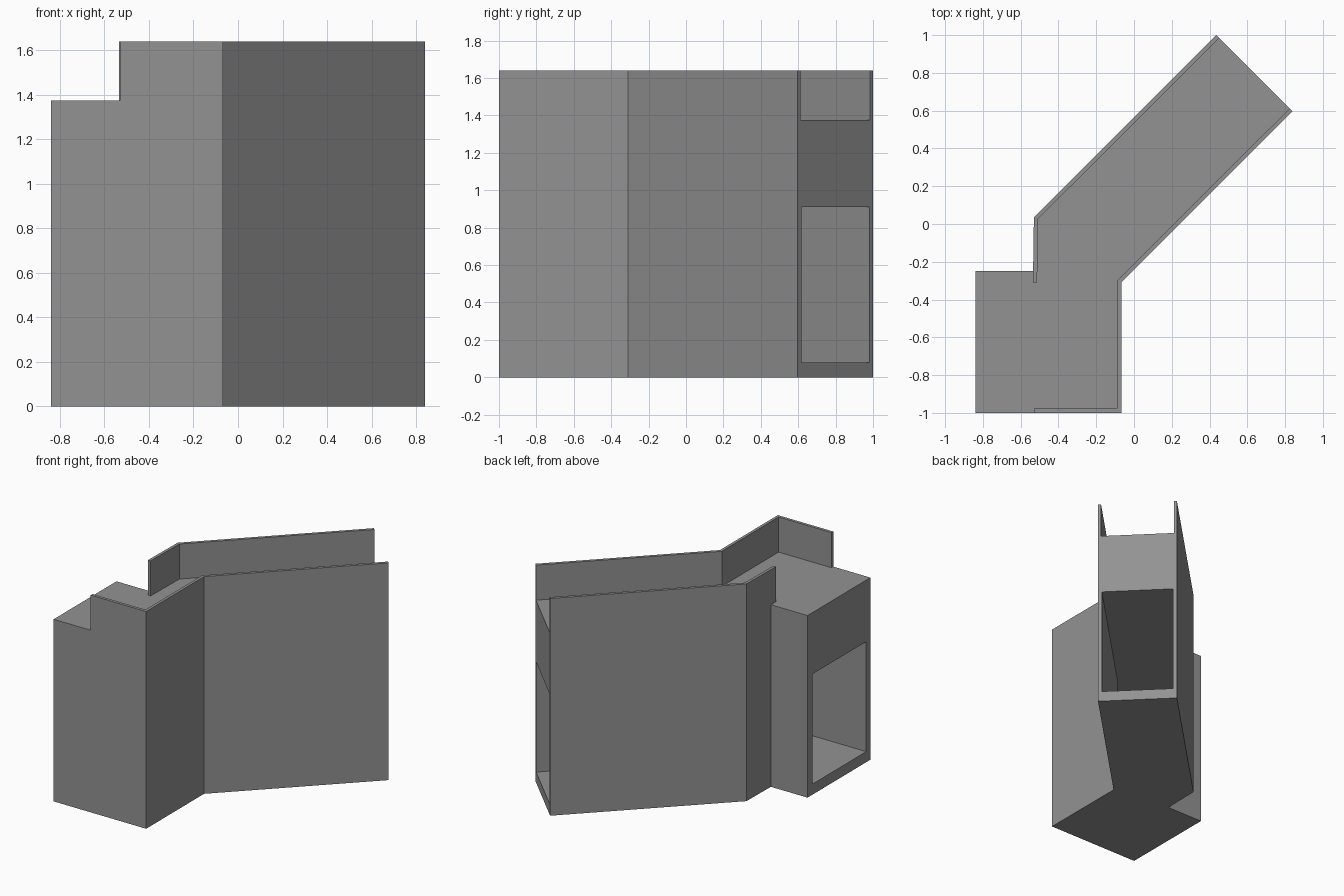
import bpy, bmesh
from mathutils import Vector

if "Cube" in bpy.data.objects:
    bpy.data.objects.remove(bpy.data.objects["Cube"])

ROOF, TOP = 1.375, 1.64

grey = bpy.data.materials.new("dark_grey")
grey.diffuse_color = (0.29, 0.29, 0.29, 1)
grey.use_nodes = True
grey.node_tree.nodes["Principled BSDF"].inputs["Base Color"].default_value = grey.diffuse_color


def prism(name, outline, z0, z1):
    """Extrude a counter-clockwise plan outline from z0 to z1."""
    bm = bmesh.new()
    face = bm.faces.new([bm.verts.new((x, y, z0)) for x, y in outline])
    ext = bmesh.ops.extrude_face_region(bm, geom=[face], use_keep_orig=True)
    verts = [g for g in ext["geom"] if isinstance(g, bmesh.types.BMVert)]
    bmesh.ops.translate(bm, verts=verts, vec=(0, 0, z1 - z0))
    bmesh.ops.recalc_face_normals(bm, faces=bm.faces)
    mesh = bpy.data.meshes.new(name)
    bm.to_mesh(mesh)
    bm.free()
    mesh.materials.append(grey)
    obj = bpy.data.objects.new(name, mesh)
    bpy.context.collection.objects.link(obj)
    return obj


def offset(path, d):
    """Shift an open path to its left by d, with mitred corners."""
    pts = [Vector(p) for p in path]
    dirs = [(b - a).normalized() for a, b in zip(pts, pts[1:])]
    norms = [Vector((-v.y, v.x)) for v in dirs]
    out = []
    for i, p in enumerate(pts):
        n0, n1 = norms[max(i - 1, 0)], norms[min(i, len(norms) - 1)]
        out.append(tuple(p + (n0 + n1) * d / (1 + n0.dot(n1))))
    return out


# Plan paths of the two long sides, interior on the left of travel
right_side = [(-0.53, -1), (-0.067, -1), (-0.067, -0.309), (0.84, 0.597)]
left_side = [(0.435, 1), (-0.53, 0.036), (-0.535, -0.31)]

# Solid body with the side branch
body = prism("body", [(-0.84, -1)] + right_side[1:] + left_side[:2]
             + [(-0.534, -0.25), (-0.84, -0.25)], 0, ROOF)

# Passage running from the side opening round the bend to the diagonal end
inner_right = offset(right_side, 0.028)
inner_left = offset(left_side, 0.028)
ext = 0.1
cut_plan = [(-0.94, -0.95), (inner_right[1][0], -0.95), inner_right[2],
            (inner_right[3][0] + ext, inner_right[3][1] + ext),
            (inner_left[0][0] + ext, inner_left[0][1] + ext),
            inner_left[1], (inner_left[2][0], -0.31), (-0.94, -0.31)]
cutter = prism("passage_cutter", cut_plan, 0.08, 0.91)
cutter.hide_render = True
cutter.hide_viewport = True
mod = body.modifiers.new("passage", "BOOLEAN")
mod.operation = "DIFFERENCE"
mod.solver = "EXACT"
mod.object = cutter

# Thin parapet walls above the roof
for name, path in (("right_parapet", right_side), ("left_parapet", left_side)):
    prism(name, path + offset(path, 0.022)[::-1], ROOF, TOP)
